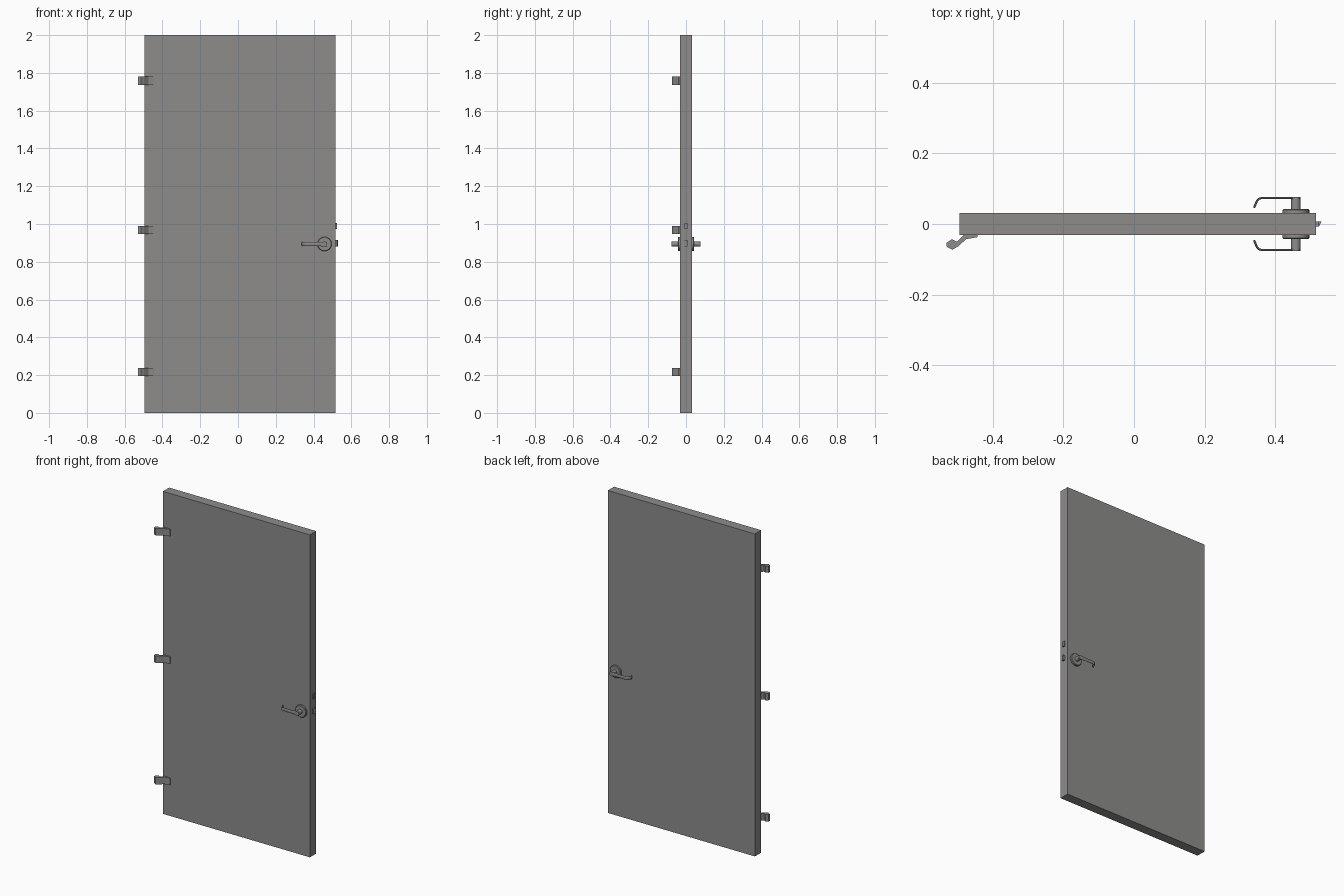
import bpy, bmesh, math
from mathutils import Vector

if "Cube" in bpy.data.objects:
    bpy.data.objects.remove(bpy.data.objects["Cube"])


def mat(name, c):
    m = bpy.data.materials.new(name)
    m.diffuse_color = (*c, 1)
    m.use_nodes = True
    m.node_tree.nodes["Principled BSDF"].inputs["Base Color"].default_value = m.diffuse_color
    return m


GREY = mat("warm_grey", (0.27, 0.265, 0.26))


def finish(name, bm, smooth=False):
    bmesh.ops.recalc_face_normals(bm, faces=bm.faces)
    me = bpy.data.meshes.new(name)
    bm.to_mesh(me)
    bm.free()
    me.materials.append(GREY)
    ob = bpy.data.objects.new(name, me)
    bpy.context.collection.objects.link(ob)
    if smooth:
        bpy.ops.object.select_all(action='DESELECT')
        ob.select_set(True)
        bpy.context.view_layer.objects.active = ob
        bpy.ops.object.shade_smooth_by_angle(angle=math.radians(35))
    return ob


def prism(name, pts, z0, z1):
    """Extrude an xy outline from z0 to z1."""
    bm = bmesh.new()
    f = bm.faces.new([bm.verts.new((x, y, z0)) for x, y in pts])
    r = bmesh.ops.extrude_face_region(bm, geom=[f])
    vs = [v for v in r["geom"] if isinstance(v, bmesh.types.BMVert)]
    bmesh.ops.translate(bm, verts=vs, vec=(0, 0, z1 - z0))
    return finish(name, bm)


def lathe_y(name, prof, cx, cz, side, n=24):
    """Revolve (radius, y) profile about a y-directed axis, capped at both ends."""
    bm = bmesh.new()
    rings = [[bm.verts.new((cx + r * math.cos(2 * math.pi * i / n), side * y,
                            cz + r * math.sin(2 * math.pi * i / n)))
              for i in range(n)] for r, y in prof]
    for a, b in zip(rings, rings[1:]):
        for i in range(n):
            bm.faces.new((a[i], a[(i + 1) % n], b[(i + 1) % n], b[i]))
    bm.faces.new(rings[0])
    bm.faces.new(rings[-1])
    return finish(name, bm, True)


def lever(name, cx, cz, side):
    """Flat bar swept along a bent path in xy; its tip curls towards the door."""
    # centre line: x, y, half height
    path = [(cx + 0.012, 0.0735, 0.012), (cx - 0.015, 0.0735, 0.012),
            (cx - 0.045, 0.0735, 0.010), (0.362, 0.0735, 0.010)]
    for k in range(1, 5):
        a = math.radians(20 * k)
        path.append((0.362 - 0.017 * math.sin(a), 0.0565 + 0.017 * math.cos(a), 0.010))
    path.append((0.3395, 0.046, 0.010))
    bm = bmesh.new()
    rings = []
    for i, (x, y, h) in enumerate(path):
        p, q = path[max(i - 1, 0)], path[min(i + 1, len(path) - 1)]
        t = Vector((q[0] - p[0], q[1] - p[1])).normalized()
        nx, ny = -t.y * 0.003, t.x * 0.003
        sec = [(1, -0.7), (1, 0.7), (0.4, 1), (-0.4, 1), (-1, 0.7), (-1, -0.7), (-0.4, -1), (0.4, -1)]
        rings.append([bm.verts.new((x + nx * u, side * (y + ny * u), cz + h * v)) for u, v in sec])
    for a, b in zip(rings, rings[1:]):
        for i in range(8):
            bm.faces.new((a[i], a[(i + 1) % 8], b[(i + 1) % 8], b[i]))
    bm.faces.new(rings[0])
    bm.faces.new(rings[-1])
    return finish(name, bm, True)


# Door slab
T = 0.0305
prism("door_panel", [(-0.494, -T), (0.515, -T), (0.515, T), (-0.494, T)], 0, 2)

# Three hinges: hexagonal knuckle with an angled leaf lying on the front face
hinge = [(-0.530, -0.053), (-0.515, -0.043), (-0.501, -0.050), (-0.480, -0.030),
         (-0.442, -0.030), (-0.442, -0.037), (-0.475, -0.043), (-0.497, -0.063),
         (-0.514, -0.073), (-0.530, -0.064)]
for i, z in enumerate((0.194, 0.946, 1.737)):
    prism(f"hinge_{i + 1}", hinge, z, z + 0.043)

# Handles on both faces
CX, CZ = 0.458, 0.894
for side, tag in ((-1, "front"), (1, "back")):
    lathe_y(f"rosette_{tag}", [(0.038, 0.030), (0.038, 0.039), (0.035, 0.0425), (0.020, 0.0425)],
            CX, CZ, side)
    lathe_y(f"spindle_{tag}", [(0.0135, 0.040), (0.0135, 0.077)], CX, CZ, side)
    lever(f"lever_{tag}", CX, CZ, side)

# Latch (bevelled) and deadlock tongue on the free edge
prism("latch_bolt", [(0.510, -0.007), (0.523, -0.007), (0.530, 0.007), (0.510, 0.007)], 0.882, 0.914)
prism("lock_bolt", [(0.510, -0.007), (0.523, -0.007), (0.523, 0.007), (0.510, 0.007)], 0.974, 1.006)
